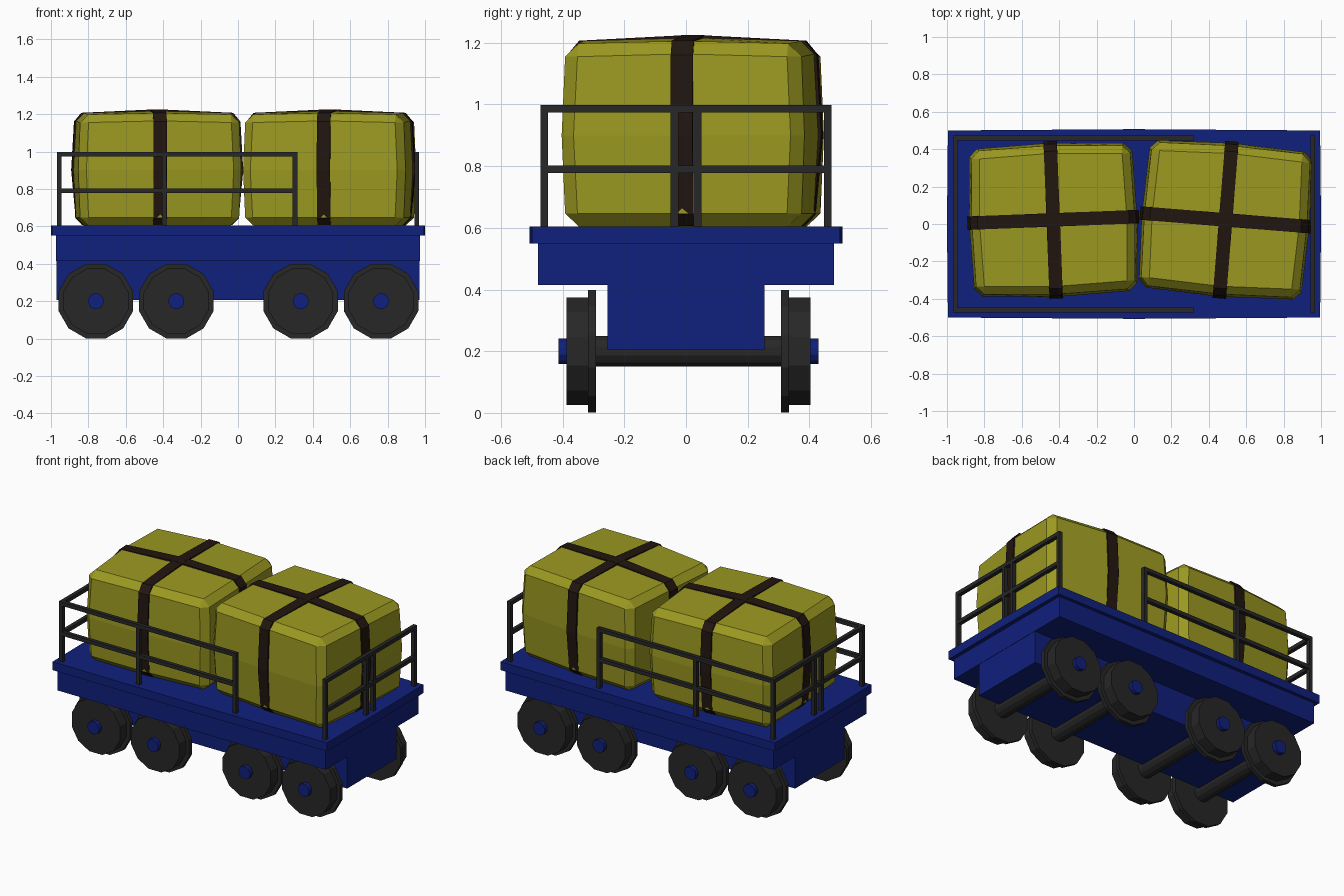
import bpy, bmesh
from math import pi, sin, cos, radians

if "Cube" in bpy.data.objects:
    bpy.data.objects.remove(bpy.data.objects["Cube"])


def material(name, rgb):
    m = bpy.data.materials.new(name)
    m.diffuse_color = (*rgb, 1)
    m.use_nodes = True
    m.node_tree.nodes["Principled BSDF"].inputs["Base Color"].default_value = m.diffuse_color
    return m


BLUE = material("blue_paint", (0.005, 0.014, 0.20))
DARK = material("dark_iron", (0.02, 0.02, 0.02))
YELLOW = material("yellow_canvas", (0.33, 0.32, 0.015))
BROWN = material("strap_leather", (0.016, 0.008, 0.005))


def finish(name, bm, mat):
    bmesh.ops.recalc_face_normals(bm, faces=bm.faces)
    me = bpy.data.meshes.new(name)
    bm.to_mesh(me)
    bm.free()
    me.materials.append(mat)
    ob = bpy.data.objects.new(name, me)
    bpy.context.collection.objects.link(ob)
    return ob


def place(axis, a, b, t):
    return {"x": (t, a, b), "y": (a, t, b), "z": (a, b, t)}[axis]


def prism(name, pts, axis, lo, hi, mat):
    """Extrude a 2D outline along an axis."""
    bm = bmesh.new()
    rings = [[bm.verts.new(place(axis, a, b, t)) for a, b in pts] for t in (lo, hi)]
    n = len(pts)
    for r in rings:
        bm.faces.new(r)
    for i in range(n):
        j = (i + 1) % n
        bm.faces.new((rings[0][i], rings[0][j], rings[1][j], rings[1][i]))
    return finish(name, bm, mat)


def box(name, x0, x1, y0, y1, z0, z1, mat):
    return prism(name, [(x0, y0), (x1, y0), (x1, y1), (x0, y1)], "z", z0, z1, mat)


def disc(name, x, z, apothem, y0, y1, mat, n=12):
    r = apothem / cos(pi / n)
    pts = [(x + r * cos(2 * pi * (i + .5) / n), z + r * sin(2 * pi * (i + .5) / n)) for i in range(n)]
    return prism(name, pts, "y", min(y0, y1), max(y0, y1), mat)


# Wagon body
prism("deck", [(-.995, -.5), (0, -.507), (.995, -.5), (1, 0), (.995, .5), (0, .507), (-.995, .5), (-1, 0)],
      "z", .55, .605, BLUE)
box("side_frame", -.972, .972, -.48, .48, .415, .55, BLUE)
box("chassis", -.97, .97, -.255, .255, .205, .415, BLUE)

# Wheel sets
YC = .008
for i, x in enumerate((-.76, -.33, .335, .765)):
    disc(f"axle_{i}", x, .2, .05, YC - .3, YC + .3, DARK)
    for side, s in (("front", -1), ("back", 1)):
        disc(f"{side}_wheel_flange_{i}", x, .2, .199, YC + s * .3, YC + s * .326, DARK)
        disc(f"{side}_wheel_tread_{i}", x, .2, .174, YC + s * .326, YC + s * .396, DARK)
        disc(f"{side}_wheel_hub_{i}", x, .2, .041, YC + s * .39, YC + s * .422, BLUE)

# Railings: sides cover two thirds of the length, ends are full width
T = .0125
for side, y in (("front", -.46), ("back", .46)):
    for k, z in enumerate((.79, .986)):
        box(f"{side}_rail_{k}", -.967, .317, y - T, y + T, z - T, z + T, DARK)
    for k, x in enumerate((-.395, .305)):
        box(f"{side}_rail_post_{k}", x - T, x + T, y - T, y + T, .6, .98, DARK)
for side, x in (("left", -.955), ("right", .955)):
    for k, z in enumerate((.79, .986)):
        box(f"{side}_end_rail_{k}", x - T, x + T, -.472, .472, z - T, z + T, DARK)
    for k, y in enumerate((-.46, -.037, .037, .46)):
        box(f"{side}_end_post_{k}", x - T, x + T, y - T, y + T, .6, .98, DARK)


# Bulging bale with chamfered edges
def bale(name):
    bm = bmesh.new()
    bmesh.ops.create_cube(bm, size=2)
    bmesh.ops.subdivide_edges(bm, edges=bm.edges[:], cuts=1, use_grid_fill=True)
    for v in bm.verts:
        a, b, c = (round(q) for q in v.co)
        v.co.x = a * (.45 - .014 * abs(b) - .014 * abs(c))
        v.co.y = b * (.412 - .017 * abs(a) - .014 * abs(c))
        v.co.z = (.605, .9, 1.216 - .01 * abs(a) - .01 * abs(b))[c + 1]
    sharp = [e for e in bm.edges if e.calc_face_angle(0) > radians(45)]
    bmesh.ops.bevel(bm, geom=sharp, offset=.042, offset_type="OFFSET", segments=1, affect="EDGES")
    return finish(name, bm, YELLOW)


# Strap ring that follows the bale's middle section
def strap(name, h, axis):
    half = [(h - .05, .606), (h - .015, .643), (h + .009, .9), (h - .006, 1.16), (h - .045, 1.207)]
    outer = half + [(0, 1.226)] + [(-a, z) for a, z in reversed(half)]
    inner = [(a * .93, .9 + (z - .9) * .93) for a, z in outer]
    bm = bmesh.new()
    rows = [[bm.verts.new(place(axis, a, z, t)) for a, z in loop]
            for loop, t in ((outer, -.036), (outer, .036), (inner, .036), (inner, -.036))]
    n = len(outer)
    for k in range(4):
        p, q = rows[k], rows[(k + 1) % 4]
        for i in range(n):
            j = (i + 1) % n
            bm.faces.new((p[i], p[j], q[j], q[i]))
    return finish(name, bm, BROWN)


# Two strapped bales, each turned slightly
for side, x, angle in (("left", -.432, 2.2), ("right", .49, -4.6)):
    for ob in (bale(f"{side}_bale"),
               strap(f"{side}_cross_strap", .412, "x"),
               strap(f"{side}_long_strap", .45, "y")):
        ob.location = (x, .022, 0)
        ob.rotation_euler.z = radians(angle)
